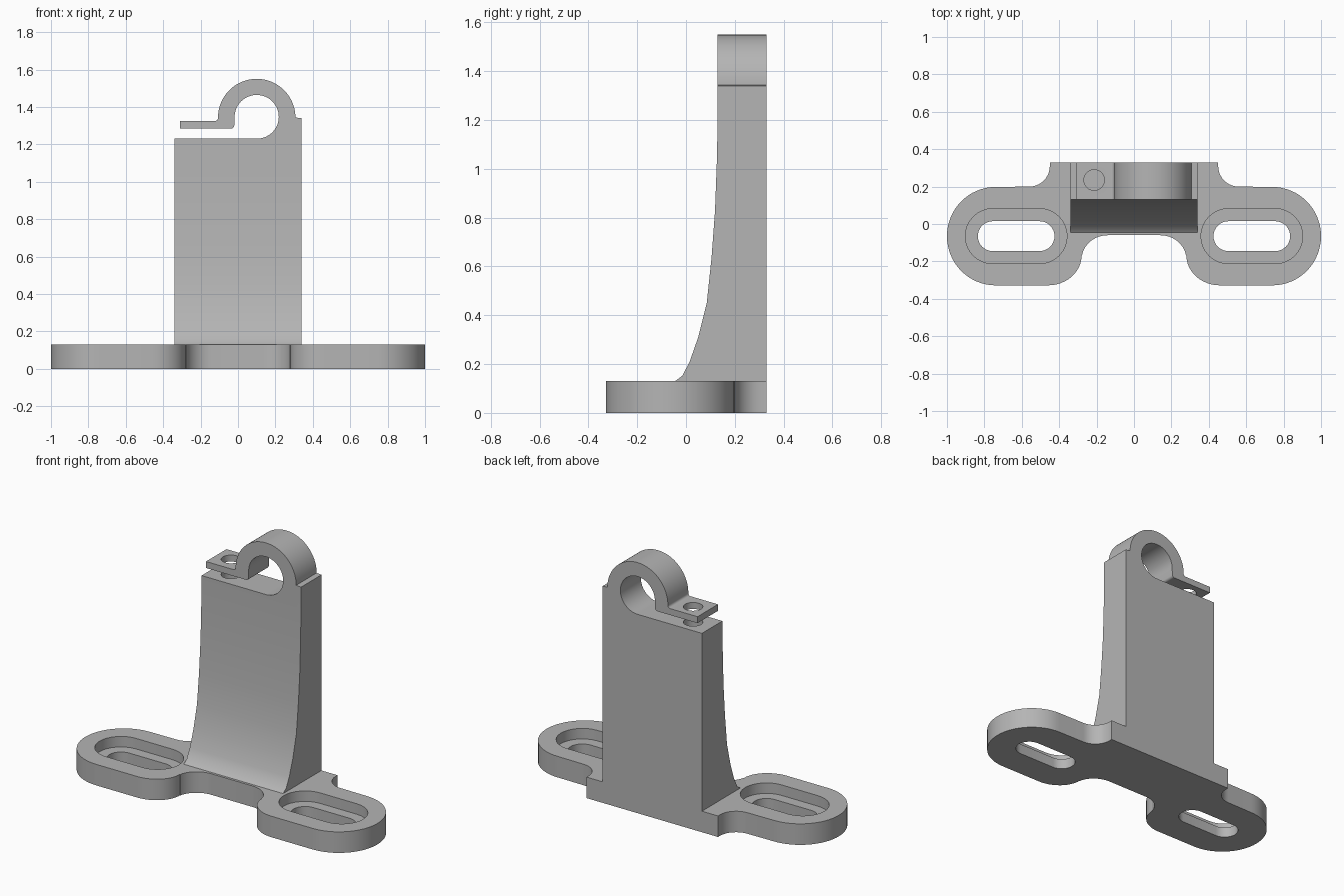
import bpy, bmesh, math
from mathutils import Vector

if "Cube" in bpy.data.objects:
    bpy.data.objects.remove(bpy.data.objects["Cube"])

grey = bpy.data.materials.new("light_grey")
grey.diffuse_color = (0.46, 0.46, 0.46, 1)
grey.use_nodes = True
grey.node_tree.nodes["Principled BSDF"].inputs["Base Color"].default_value = grey.diffuse_color


def arc(cx, cy, rx, ry, a0, a1, n=16):
    """Points on an elliptical arc, angles in degrees."""
    angles = [math.radians(a0 + (a1 - a0) * i / n) for i in range(n + 1)]
    return [(cx + rx * math.cos(a), cy + ry * math.sin(a)) for a in angles]


def prism(name, points, lo, hi, axis):
    """Extrude a closed 2D outline along x, y or z."""
    place = {"x": lambda a, b, d: (d, a, b),
             "y": lambda a, b, d: (a, d, b),
             "z": lambda a, b, d: (a, b, d)}[axis]
    bm = bmesh.new()
    face = bm.faces.new([bm.verts.new(place(a, b, lo)) for a, b in points])
    grown = bmesh.ops.extrude_face_region(bm, geom=[face])
    verts = [g for g in grown["geom"] if isinstance(g, bmesh.types.BMVert)]
    bmesh.ops.translate(bm, verts=verts, vec=Vector(place(0, 0, hi - lo)))
    bmesh.ops.recalc_face_normals(bm, faces=bm.faces)
    mesh = bpy.data.meshes.new(name)
    bm.to_mesh(mesh)
    bm.free()
    mesh.materials.append(grey)
    obj = bpy.data.objects.new(name, mesh)
    bpy.context.collection.objects.link(obj)
    return obj


def combine(obj, tool, operation):
    """Apply a boolean and remove the helper."""
    bpy.context.view_layer.objects.active = obj
    mod = obj.modifiers.new("boolean", "BOOLEAN")
    mod.operation, mod.object, mod.solver = operation, tool, "EXACT"
    bpy.ops.object.modifier_apply(modifier=mod.name)
    bpy.data.objects.remove(tool)


def smooth(obj):
    bpy.ops.object.select_all(action="DESELECT")
    obj.select_set(True)
    bpy.context.view_layer.objects.active = obj
    bpy.ops.object.shade_smooth_by_angle(angle=math.radians(30))


def slot(side, r, z0, z1):
    pts = arc(0.755, -0.065, r, r, 90, -90) + arc(0.505, -0.065, r, r, 270, 90)
    return prism("slot_cutter", [(side * x, y) for x, y in pts], z0, z1, "z")


# Base plate: two rounded feet joined by a bridge, mirrored in x
half = [(0.45, 0.33)]
half += arc(0.56, 0.31, 0.11, 0.11, 180, 270, 10)
half += arc(0.74, -0.065, 0.26, 0.263, 90, -90, 32)
half += arc(0.46, -0.168, 0.18, 0.16, 270, 180, 12)
half += arc(0.14, -0.19, 0.14, 0.13, 10, 90, 12)
base = prism("base_plate", half + [(-x, y) for x, y in reversed(half)], 0, 0.13, "z")

# Counterbored mounting slots
for side in (-1, 1):
    combine(base, slot(side, 0.147, 0.065, 0.2), "DIFFERENCE")
    combine(base, slot(side, 0.08, -0.1, 0.2), "DIFFERENCE")
smooth(base)

# Upright with open clamp ring: front outline
front = [(-0.34, 0.13), (0.34, 0.13), (0.34, 1.34)]
front += arc(0.10, 1.343, 0.207, 0.207, 0, 180, 40)
front += arc(-0.122, 1.34, 0.015, 0.015, 0, -90, 4)
front += [(-0.31, 1.325), (-0.31, 1.285)]
front += arc(-0.035, 1.30, 0.015, 0.015, -90, 0, 4)
front += arc(0.10, 1.347, 0.118, 0.117, 180, -90, 48)
front += [(-0.34, 1.23)]
upright = prism("upright_clamp", front, -0.2, 0.33, "y")

# Flared front, cut from the side outline
flare = [(-0.045, 0.13), (-0.015, 0.152), (0.015, 0.21), (0.05, 0.31), (0.085, 0.45),
         (0.105, 0.64), (0.119, 0.83), (0.126, 1.02), (0.13, 1.2), (0.13, 1.7)]
combine(upright, prism("flare_cutter", [(0.5, 0.0), (0.5, 1.7)] + flare[::-1] + [(-0.045, 0.0)],
                       -0.6, 0.6, "x"), "INTERSECT")

# Clamp screw hole through the lip and into the upright
combine(upright, prism("screw_cutter", arc(-0.213, 0.235, 0.055, 0.055, 0, 348.75, 31),
                       0.95, 1.4, "z"), "DIFFERENCE")
smooth(upright)
